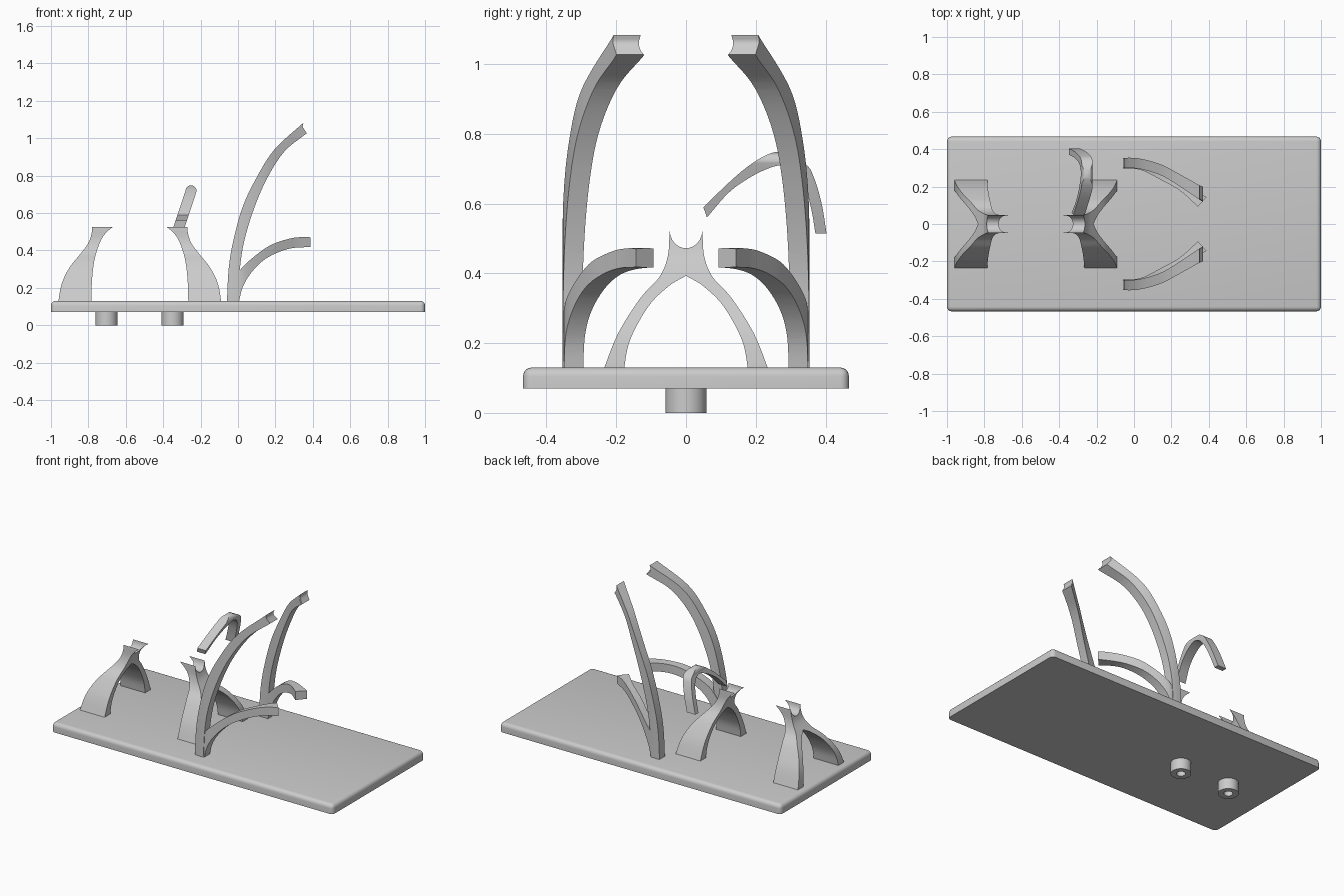
import bpy, bmesh, math
from mathutils import Vector

if "Cube" in bpy.data.objects:
    bpy.data.objects.remove(bpy.data.objects["Cube"])

grey = bpy.data.materials.new("plain_grey")
grey.use_nodes = True
grey.diffuse_color = (0.6, 0.6, 0.6, 1)
grey.node_tree.nodes["Principled BSDF"].inputs["Base Color"].default_value = (0.6, 0.6, 0.6, 1)


def make(name, bm):
    bmesh.ops.recalc_face_normals(bm, faces=bm.faces)
    mesh = bpy.data.meshes.new(name)
    bm.to_mesh(mesh)
    bm.free()
    mesh.materials.append(grey)
    obj = bpy.data.objects.new(name, mesh)
    bpy.context.collection.objects.link(obj)
    return obj


def activate(obj):
    bpy.ops.object.select_all(action="DESELECT")
    obj.select_set(True)
    bpy.context.view_layer.objects.active = obj


def smooth(points, steps=6):
    """Catmull-Rom curve through 2D points."""
    p = [Vector(q) for q in points]
    p = [2 * p[0] - p[1]] + p + [2 * p[-1] - p[-2]]
    out = []
    for a, b, c, d in zip(p, p[1:], p[2:], p[3:]):
        for i in range(steps):
            t = i / steps
            out.append(0.5 * (2 * b + (c - a) * t + (2 * a - 5 * b + 4 * c - d) * t * t
                              + (3 * b - a - 3 * c + d) * t ** 3))
    return [tuple(v) for v in out] + [tuple(p[-2])]


def prism(name, outline, axis):
    """Extrude a 2D outline far along one axis (0=x, 1=y, 2=z)."""
    bm = bmesh.new()
    verts = []
    for u, v in outline:
        co = [u, v]
        co.insert(axis, -2)
        verts.append(bm.verts.new(co))
    face = bm.faces.new(verts)
    new = bmesh.ops.extrude_face_region(bm, geom=[face])["geom"]
    shift = Vector([4 if i == axis else 0 for i in range(3)])
    bmesh.ops.translate(bm, vec=shift, verts=[g for g in new if isinstance(g, bmesh.types.BMVert)])
    return make(name, bm)


def combine(obj, cutter, operation):
    mod = obj.modifiers.new("shape", "BOOLEAN")
    mod.operation = operation
    mod.solver = "EXACT"
    mod.object = cutter
    activate(obj)
    bpy.ops.object.modifier_apply(modifier=mod.name)
    bpy.data.objects.remove(cutter)


def carve(name, front, other, axis):
    """Part given by a front outline crossed with a side or top outline."""
    obj = prism(name, front, 1)
    combine(obj, prism("cutter", other, axis), "INTERSECT")
    return obj


def finish(obj):
    activate(obj)
    bpy.ops.object.shade_smooth_by_angle(angle=math.radians(30))


# Base plate with rounded top edges and corners
bm = bmesh.new()
bmesh.ops.create_cube(bm, size=1)
bmesh.ops.scale(bm, vec=(2, 0.934, 0.06), verts=bm.verts)
bmesh.ops.translate(bm, vec=(0, 0, 0.1), verts=bm.verts)
edges = [e for e in bm.edges if any(v.co.z > 0.1 for v in e.verts)]
bmesh.ops.bevel(bm, geom=edges, offset=0.025, segments=5, profile=0.5, affect="EDGES")
finish(make("base_plate", bm))

# Hollow pegs under the plate
for name, x in (("outer_peg", -0.703), ("inner_peg", -0.35)):
    bm = bmesh.new()
    ring = [bm.verts.new((x + r, 0, z)) for r, z in
            ((0, 0.06), (0.026, 0.06), (0.026, 0), (0.059, 0), (0.059, 0.08))]
    path = [bm.edges.new(pair) for pair in zip(ring, ring[1:])]
    bmesh.ops.spin(bm, geom=ring + path, cent=(x, 0, 0), axis=(0, 0, 1),
                   angle=math.tau, steps=40)
    bmesh.ops.remove_doubles(bm, verts=bm.verts, dist=0.0001)
    finish(make(name, bm))

# Saddle arches, facing each other
back = smooth([(-0.96, 0.1), (-0.957, 0.15), (-0.94, 0.23), (-0.9, 0.31), (-0.84, 0.385),
               (-0.8, 0.44), (-0.783, 0.49), (-0.78, 0.525)])
inside = smooth([(-0.785, 0.1), (-0.78, 0.25), (-0.765, 0.36), (-0.735, 0.45),
                 (-0.705, 0.495), (-0.67, 0.525)])
arch_front = back + inside[::-1]
flank = smooth([(-0.245, 0.1), (-0.234, 0.13), (-0.194, 0.229), (-0.13, 0.33),
                (-0.076, 0.39), (-0.052, 0.45), (-0.047, 0.525)])
saddle = [(-0.047 * math.cos(a), 0.525 - 0.053 * math.sin(a))
          for a in (math.pi * i / 16 for i in range(1, 16))]
opening = smooth([(0.18, 0.1), (0.177, 0.13), (0.16, 0.21), (0.108, 0.305),
                  (0.05, 0.363), (0, 0.393)])
arch_side = (flank + saddle + [(-y, z) for y, z in flank[::-1]]
             + opening + [(-y, z) for y, z in opening[-2::-1]])
finish(carve("outer_arch", arch_front, arch_side, 0))
finish(carve("inner_arch", [(-1.05 - x, z) for x, z in arch_front], arch_side, 0))

# Curved arms: a tall and a low one on each side
tall_front = (smooth([(-0.06, 0.1), (-0.05, 0.3), (-0.024, 0.457), (0.024, 0.63),
                      (0.094, 0.78), (0.195, 0.94), (0.35, 1.083)])
              + smooth([(0.35, 1.083), (0.347, 1.06), (0.368, 1.027)])[1:]
              + smooth([(0.368, 1.027), (0.249, 0.93), (0.158, 0.79), (0.088, 0.63),
                        (0.035, 0.457), (0.01, 0.3), (0, 0.1)])[1:])
tall_top = (smooth([(-0.1, 0.352), (0.015, 0.352), (0.14, 0.32), (0.246, 0.265),
                    (0.353, 0.206), (0.4, 0.19)])
            + smooth([(0.4, 0.1), (0.366, 0.12), (0.246, 0.2), (0.14, 0.262),
                      (0.015, 0.297), (-0.1, 0.297)]))
low_front = (smooth([(-0.06, 0.1), (-0.045, 0.2), (0, 0.28), (0.06, 0.345), (0.168, 0.425),
                     (0.275, 0.463), (0.35, 0.472), (0.39, 0.47)])
             + smooth([(0.39, 0.418), (0.3, 0.414), (0.222, 0.393), (0.14, 0.35),
                       (0.07, 0.28), (0.024, 0.2), (0, 0.1)]))
low_top = (smooth([(-0.1, 0.35), (0, 0.35), (0.06, 0.335), (0.168, 0.28), (0.25, 0.228),
                   (0.32, 0.182), (0.388, 0.144)])
           + smooth([(0.342, 0.093), (0.246, 0.178), (0.14, 0.238), (0.06, 0.28),
                     (0, 0.295), (-0.1, 0.295)]))
for side, s in (("left", 1), ("right", -1)):
    # model faces -y, so +y is the rear row
    row = "rear" if s > 0 else "front"
    arm = carve(row + "_tall_arm", tall_front, [(x, s * y) for x, y in tall_top], 2)
    groove = [(s * 0.09 + 0.045 * math.cos(a), 1.06 + 0.045 * math.sin(a))
              for a in (math.tau * i / 32 for i in range(32))]
    combine(arm, prism("cutter", groove, 0), "DIFFERENCE")
    finish(arm)
    finish(carve(row + "_low_arm", low_front, [(x, s * y) for x, y in low_top], 2))

# Separate bent hook
tip = [(-0.251 - 0.03 * math.cos(a), 0.718 + 0.03 * math.sin(a))
       for a in (math.pi * i / 12 for i in range(13))]
hook_front = [(-0.36, 0.48)] + tip + [(-0.3, 0.48)]
hook_side = (smooth([(0.05, 0.589), (0.111, 0.649), (0.169, 0.7), (0.226, 0.737),
                     (0.274, 0.747), (0.343, 0.714), (0.37, 0.666), (0.39, 0.594),
                     (0.403, 0.514)])
             + smooth([(0.371, 0.514), (0.36, 0.58), (0.343, 0.643), (0.317, 0.689),
                       (0.277, 0.709), (0.234, 0.7), (0.177, 0.671), (0.12, 0.629),
                       (0.06, 0.56)]))
finish(carve("bent_hook", hook_front, hook_side, 0))
